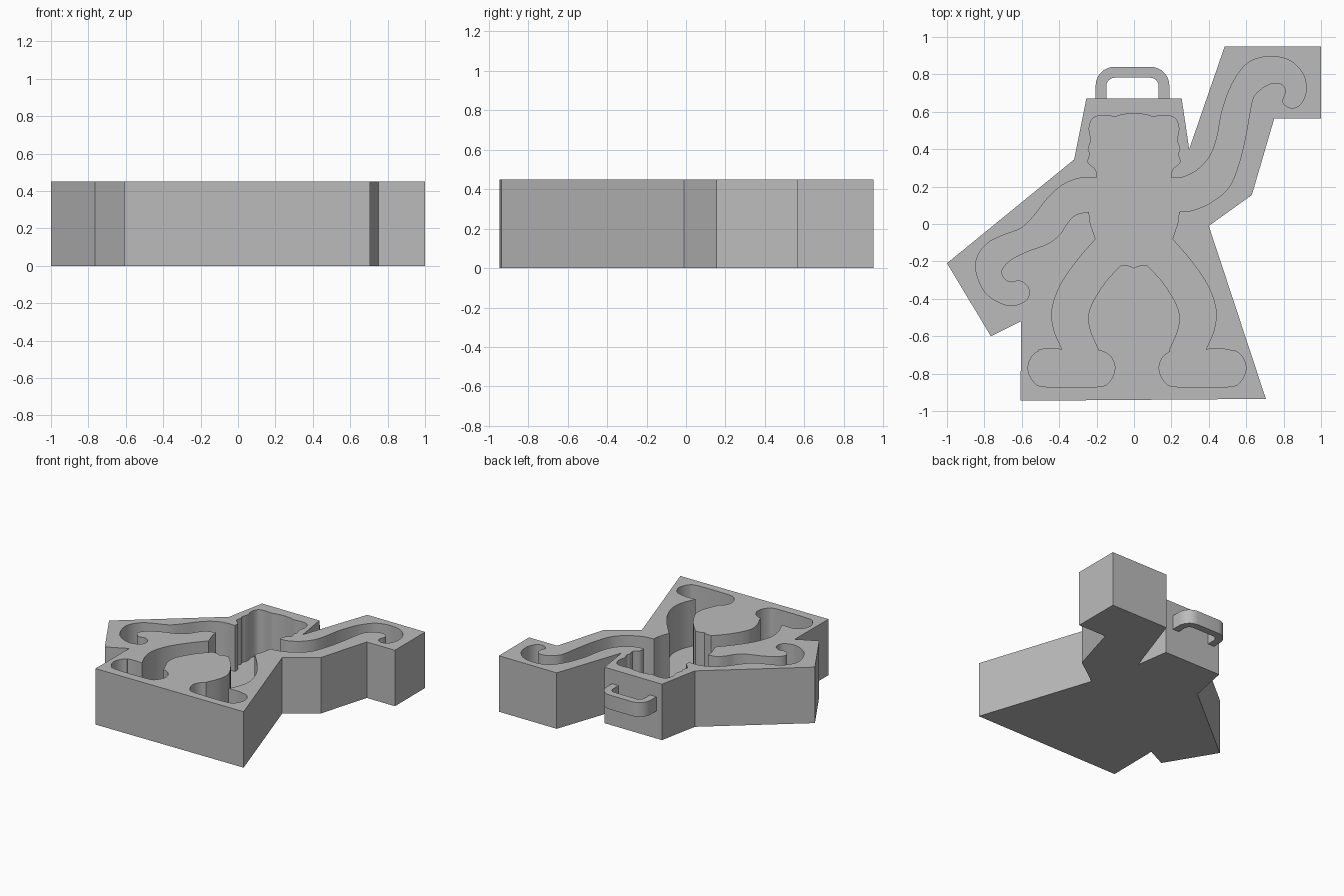
import bpy, bmesh, math
from mathutils import Vector

cube = bpy.data.objects.get("Cube")
if cube:
    bpy.data.objects.remove(cube)

HEIGHT, FLOOR = 0.45, 0.08

grey = bpy.data.materials.new("plain grey")
grey.use_nodes = True
grey.diffuse_color = (0.5, 0.5, 0.5, 1)
grey.node_tree.nodes["Principled BSDF"].inputs["Base Color"].default_value = (0.5, 0.5, 0.5, 1)


def prism(name, outline, low, high):
    """Extrude a flat outline between two heights."""
    bm = bmesh.new()
    face = bm.faces.new([bm.verts.new((p[0], p[1], low)) for p in outline])
    top = bmesh.ops.extrude_face_region(bm, geom=[face])
    moved = [v for v in top["geom"] if isinstance(v, bmesh.types.BMVert)]
    bmesh.ops.translate(bm, verts=moved, vec=(0, 0, high - low))
    bmesh.ops.recalc_face_normals(bm, faces=bm.faces)
    mesh = bpy.data.meshes.new(name)
    bm.to_mesh(mesh)
    bm.free()
    mesh.materials.append(grey)
    obj = bpy.data.objects.new(name, mesh)
    bpy.context.collection.objects.link(obj)
    return obj


def spline(points, steps=4):
    """Smooth curve through the points; the last point is left to the next section."""
    pts = [Vector(p) for p in points]
    pts = [2 * pts[0] - pts[1]] + pts + [2 * pts[-1] - pts[-2]]
    out = []
    for a, b, c, d in zip(pts, pts[1:], pts[2:], pts[3:]):
        for i in range(steps):
            t = i / steps
            out.append(0.5 * (2 * b + (c - a) * t + (2 * a - 5 * b + 4 * c - d) * t ** 2
                              + (3 * b - a - 3 * c + d) * t ** 3))
    return out


def mirrored(points):
    return [Vector((-p[0], p[1])) for p in reversed(points)]


# Body sections, each listed for the +x half and mirrored below
neck, armpit, waist = (.2, .245), (.24, .065), (.205, -.08)
ankle, heel, crotch = (.385, -.67), (.19, -.675), (.07, -.22)
head = [(0, .59), (.06, .585), (.1, .575), (.17, .58), (.22, .565), (.24, .51), (.23, .45),
        (.245, .4), (.235, .375), (.245, .33), (.205, .29), neck]
side = [armpit, (.235, .01), waist]
outer_leg = [waist, (.3, -.19), (.39, -.32), (.437, -.45), (.43, -.56), ankle]
foot = [ankle, (.49, -.67), (.555, -.7), (.583, -.77), (.555, -.84), (.49, -.87),
        (.21, -.87), (.145, -.84), (.118, -.77), (.14, -.71), heel]
inner_leg = [heel, (.24, -.55), (.235, -.45), (.16, -.32), crotch]
seat = [crotch, (.03, -.223), (0, -.235)]

# Raised arm with a curled hand, from neck to armpit
raised_arm = [neck, (.26, .25), (.34, .29), (.41, .37), (.445, .47), (.47, .6), (.52, .74),
              (.59, .845), (.66, .885), (.75, .895), (.84, .87), (.905, .8), (.92, .71),
              (.89, .64), (.84, .62), (.795, .65), (.81, .7), (.8, .74), (.75, .755),
              (.69, .73), (.64, .68), (.62, .6), (.595, .46), (.56, .32), (.51, .2),
              (.42, .12), (.32, .075), armpit]
# Lowered arm, from armpit to neck
lowered_arm = [(-.24, .065), (-.31, .05), (-.36, 0), (-.4, -.06), (-.47, -.11), (-.58, -.15),
               (-.67, -.2), (-.71, -.26), (-.67, -.31), (-.61, -.305), (-.565, -.34),
               (-.57, -.4), (-.64, -.435), (-.72, -.42), (-.8, -.36), (-.845, -.25),
               (-.835, -.17), (-.78, -.1), (-.7, -.06), (-.6, -.02), (-.53, .05),
               (-.46, .14), (-.38, .21), (-.29, .245), (-.2, .245)]

lower = [side, outer_leg, foot, inner_leg, seat]
sections = [head, raised_arm] + lower
sections += [mirrored(s) for s in reversed(lower)] + [lowered_arm, mirrored(head)]
figure = [p for s in sections for p in spline(s)]
for p in figure:
    if p.y < -.68:
        p.x += .016

# Block with the figure sunk into its top
block_outline = [(-.607, -.945), (-.603, -.52), (-.765, -.6), (-1, -.21), (-.32, .345),
                 (-.255, .67), (.255, .67), (.295, .4), (.485, .95), (1, .95), (1, .565),
                 (.75, .565), (.63, .155), (.4, -.01), (.705, -.935)]
block = prism("mould_block", block_outline, 0, HEIGHT)
cutter = prism("figure_cutter", figure, FLOOR, HEIGHT + .1)
cutter.hide_render = True
cut = block.modifiers.new("figure_cavity", "BOOLEAN")
cut.operation, cut.solver, cut.object = "DIFFERENCE", "EXACT", cutter
graph = bpy.context.evaluated_depsgraph_get()
carved = bpy.data.meshes.new_from_object(block.evaluated_get(graph))
block.modifiers.clear()
block.data = carved
bpy.data.objects.remove(cutter)


# Carrying handle behind the head
def arch(half, top, radius, base=.66, middle=-.008):
    pts = [(middle + half, base)]
    for sign, start in ((1, 0), (-1, 90)):
        for i in range(9):
            a = math.radians(start + i * 90 / 8)
            pts.append((middle + sign * (half - radius) + radius * math.cos(a),
                        top - radius + radius * math.sin(a)))
    return pts + [(middle - half, base)]


handle = prism("handle", arch(.197, .84, .1) + arch(.14, .782, .045)[::-1], .22, .335)

# Smooth curved walls, keep sharp rims
for obj in (block, handle):
    bpy.ops.object.select_all(action="DESELECT")
    obj.select_set(True)
    bpy.context.view_layer.objects.active = obj
    bpy.ops.object.shade_smooth_by_angle(angle=math.radians(30))
